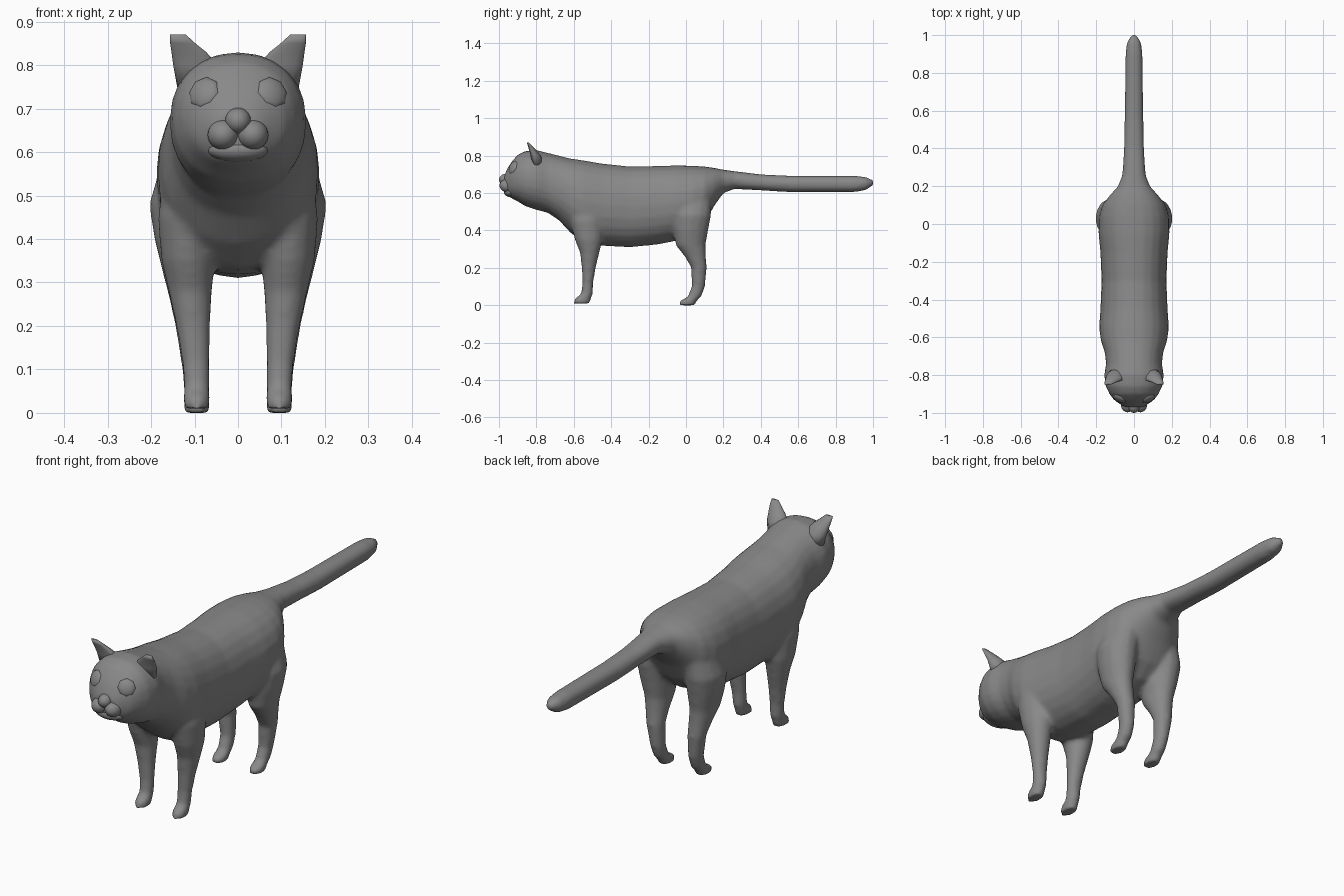
import bpy, bmesh, math
from mathutils import Vector, Matrix

default = bpy.data.objects.get("Cube")
if default:
    bpy.data.objects.remove(default, do_unlink=True)

fur = bpy.data.materials.new("grey_fur")
fur.use_nodes = True
grey = (0.25, 0.25, 0.25, 1)
fur.diffuse_color = grey
fur.node_tree.nodes["Principled BSDF"].inputs["Base Color"].default_value = grey


def finish(bm, name):
    """Turn a bmesh into a smooth shaded object."""
    bmesh.ops.recalc_face_normals(bm, faces=bm.faces)
    for face in bm.faces:
        face.smooth = True
    mesh = bpy.data.meshes.new(name)
    bm.to_mesh(mesh)
    bm.free()
    mesh.materials.append(fur)
    obj = bpy.data.objects.new(name, mesh)
    bpy.context.collection.objects.link(obj)
    return obj


def rounded(angle, power):
    """Point on a unit superellipse."""
    c, s = math.cos(angle), math.sin(angle)
    return (math.copysign(abs(c) ** (2 / power), c),
            math.copysign(abs(s) ** (2 / power), s))


def loft(bm, rings):
    """Skin a list of closed point rings and cap both ends."""
    loops = [[bm.verts.new(p) for p in ring] for ring in rings]
    count = len(loops[0])
    for a, b in zip(loops, loops[1:]):
        for i in range(count):
            j = (i + 1) % count
            bm.faces.new((a[i], a[j], b[j], b[i]))
    bm.faces.new(loops[0])
    bm.faces.new(loops[-1])


def trunk_ring(y, low, high, half, sides=24):
    ring = []
    for i in range(sides):
        u, v = rounded(math.tau * i / sides, 2.2)
        ring.append((half * u, y, (low + high) / 2 + (high - low) / 2 * v))
    return ring


def upright_ring(z, y, x, ry, rx, side, cup=1, sides=14):
    ring = []
    for i in range(sides):
        u, v = rounded(math.tau * i / sides, 2)
        depth = ry * v * (cup if v < 0 else 1)
        ring.append((side * (x + rx * u), y + depth, z))
    return ring


def ellipsoid(name, centre, radii, facing=None, segments=20, rings=12):
    bm = bmesh.new()
    bmesh.ops.create_uvsphere(bm, u_segments=segments, v_segments=rings, radius=1)
    turn = Matrix()
    if facing:
        turn = Vector(facing).to_track_quat('Z', 'Y').to_matrix().to_4x4()
    bm.transform(Matrix.Translation(centre) @ turn @ Matrix.Diagonal((*radii, 1)))
    return finish(bm, name)


# Head, trunk and tail: y, underside, top, half width
trunk = [
    (-.97, .61, .70, .05), (-.95, .585, .74, .08), (-.93, .57, .77, .108),
    (-.9, .555, .805, .13), (-.86, .53, .825, .15), (-.8, .51, .83, .158),
    (-.74, .495, .815, .148), (-.68, .455, .8, .155), (-.62, .39, .785, .175),
    (-.55, .335, .775, .185), (-.45, .318, .758, .178), (-.3, .31, .742, .172),
    (-.15, .325, .745, .178), (-.05, .345, .748, .188), (.04, .38, .746, .186),
    (.1, .44, .742, .168), (.15, .53, .735, .13), (.2, .6, .725, .085),
    (.26, .622, .717, .062), (.4, .614, .7, .053), (.55, .605, .693, .05),
    (.9, .605, .692, .045), (.96, .615, .687, .038), (1, .64, .67, .015)]

# Legs: height, y, x, half depth, half width
front_leg = [
    (.01, -.557, .095, .045, .03), (.035, -.553, .095, .045, .032),
    (.06, -.53, .095, .032, .03), (.12, -.525, .097, .029, .033),
    (.2, -.52, .103, .038, .04), (.28, -.515, .11, .052, .051),
    (.35, -.52, .115, .075, .062), (.45, -.53, .115, .09, .07),
    (.58, -.54, .1, .08, .065)]
rear_leg = [
    (0, .005, .095, .045, .03), (.022, .01, .095, .047, .032),
    (.045, .045, .095, .037, .03), (.1, .066, .097, .036, .032),
    (.2, .07, .105, .042, .04), (.26, .05, .11, .057, .048),
    (.32, .025, .115, .08, .058), (.4, .025, .12, .095, .073),
    (.48, .03, .122, .105, .083), (.6, .04, .1, .1, .07)]

bm = bmesh.new()
loft(bm, [trunk_ring(*row) for row in trunk])
for side in (-1, 1):
    for leg in (front_leg, rear_leg):
        loft(bm, [upright_ring(*row, side) for row in leg])
body = finish(bm, "body")

# Blend the legs into the trunk
remesh = body.modifiers.new("blend", 'REMESH')
remesh.mode = 'VOXEL'
remesh.voxel_size = 0.01
remesh.use_smooth_shade = True
soften = body.modifiers.new("soften", 'SMOOTH')
soften.factor = 0.5
soften.iterations = 8

# Ears with flattened fronts
ear = [(.75, -.805, .09, .045, .05), (.8, -.815, .098, .04, .051),
       (.83, -.828, .113, .027, .04), (.85, -.838, .127, .018, .029),
       (.87, -.848, .138, .009, .018)]
for side, word in ((-1, "right"), (1, "left")):
    bm = bmesh.new()
    loft(bm, [upright_ring(*row, side, cup=0.4) for row in ear])
    finish(bm, word + "_ear")
    ellipsoid(word + "_eye", (side * .077, -.922, .735), (.04, .04, .018),
              (side * .45, -.8, .35), segments=8, rings=8)
    # Upper lip
    ellipsoid(word + "_lip", (side * .034, -.955, .64), (.042, .036, .035),
              (side * .3, 0, 1))

ellipsoid("nose", (0, -.965, .672), (.03, .035, .03))
ellipsoid("chin", (0, -.935, .605), (.07, .038, .028))
